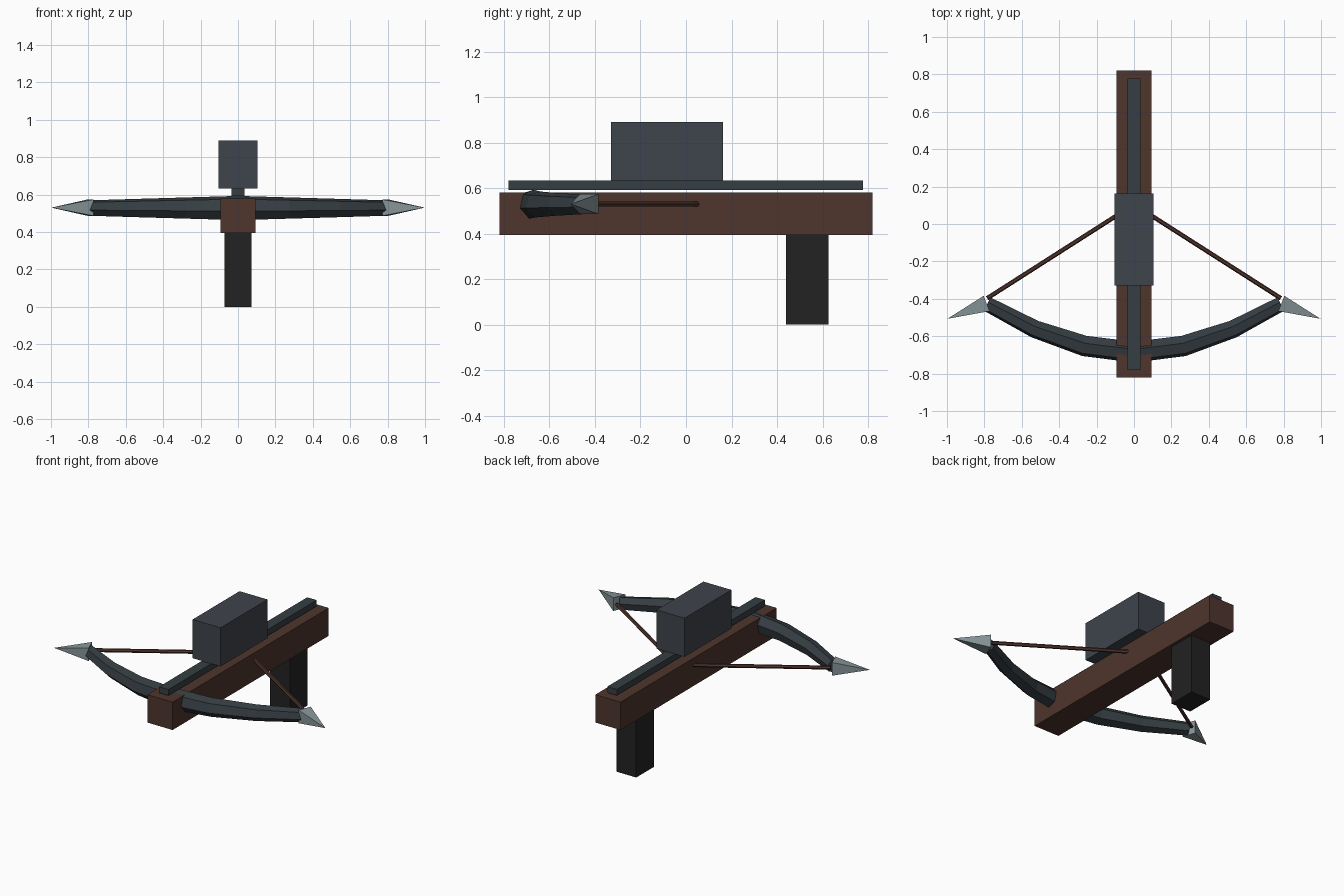
import bpy, bmesh, math
from mathutils import Vector

if "Cube" in bpy.data.objects:
    bpy.data.objects.remove(bpy.data.objects["Cube"])


def srgb(r, g, b):
    def lin(c):
        c /= 255
        return c / 12.92 if c <= 0.04045 else ((c + 0.055) / 1.055) ** 2.4
    return (lin(r), lin(g), lin(b), 1)


def material(name, r, g, b):
    m = bpy.data.materials.new(name)
    m.diffuse_color = srgb(r, g, b)
    m.use_nodes = True
    m.node_tree.nodes["Principled BSDF"].inputs["Base Color"].default_value = m.diffuse_color
    return m


WOOD = material("dark wood", 78, 53, 45)
BLACK = material("black", 34, 34, 34)
STEEL = material("dark slate", 62, 68, 76)
LIMB = material("blue grey", 54, 62, 67)
TIP = material("pale steel", 134, 148, 152)
CORD = material("brown cord", 80, 52, 45)


def finish(name, bm, mat):
    bmesh.ops.recalc_face_normals(bm, faces=bm.faces)
    me = bpy.data.meshes.new(name)
    bm.to_mesh(me)
    bm.free()
    me.materials.append(mat)
    ob = bpy.data.objects.new(name, me)
    bpy.context.collection.objects.link(ob)
    return ob


def box(name, half_x, y0, y1, z0, z1, mat):
    bm = bmesh.new()
    bmesh.ops.create_cube(bm, size=1)
    for v in bm.verts:
        v.co = (v.co.x * 2 * half_x, (y0 + y1) / 2 + v.co.y * (y1 - y0),
                (z0 + z1) / 2 + v.co.z * (z1 - z0))
    return finish(name, bm, mat)


def loft(name, path, sizes, sides, turn, mat):
    """Tapered tube along a path lying in the xy plane; sizes = (across, up)."""
    bm = bmesh.new()
    pts = [Vector(p) for p in path]
    rings = []
    for i, p in enumerate(pts):
        d = (pts[min(i + 1, len(pts) - 1)] - pts[max(i - 1, 0)]).normalized()
        across = Vector((-d.y, d.x, 0))
        if across.y < 0:
            across = -across
        w, h = sizes[i]
        ring = []
        for k in range(sides):
            a = math.radians(turn) + 2 * math.pi * k / sides
            ring.append(bm.verts.new(p + across * w * math.cos(a)
                                     + Vector((0, 0, h * math.sin(a)))))
        rings.append(ring)
    for a, b in zip(rings, rings[1:]):
        for k in range(sides):
            n = (k + 1) % sides
            bm.faces.new((a[k], a[n], b[n], b[k]))
    bm.faces.new(rings[0])
    bm.faces.new(rings[-1])
    bmesh.ops.remove_doubles(bm, verts=bm.verts, dist=0.0005)
    return finish(name, bm, mat)


# Stock, grip, bolt rail and magazine
box("stock", 0.093, -0.82, 0.82, 0.395, 0.58, WOOD)
box("grip", 0.073, 0.44, 0.627, 0, 0.395, BLACK)
box("bolt_rail", 0.035, -0.78, 0.777, 0.593, 0.633, LIMB)
box("magazine", 0.103, -0.33, 0.163, 0.633, 0.89, STEEL)

# Bow: one six-sided curved bar, bending back at both ends
right = [(0.265, -0.652), (0.53, -0.562), (0.785, -0.428)]
right_size = [(0.057, 0.059), (0.049, 0.051), (0.041, 0.043)]
path = [(-x, y, 0.528) for x, y in reversed(right)] + [(0, -0.685, 0.528)] \
    + [(x, y, 0.528) for x, y in right]
sizes = right_size[::-1] + [(0.058, 0.067)] + right_size
loft("bow_limbs", path, sizes, 6, 15, LIMB)

# Pointed tips and string, one on each side
for s, side in ((1, "right"), (-1, "left")):
    loft("limb_tip_" + side, [(s * 0.788, -0.425, 0.53), (s * 0.998, -0.507, 0.53)],
         [(0.062, 0.062), (0.0001, 0.0001)], 4, 45, TIP)
    loft("string_" + side, [(s * 0.785, -0.397, 0.53), (s * 0.085, 0.05, 0.53)],
         [(0.012, 0.012)] * 2, 6, 0, CORD)
